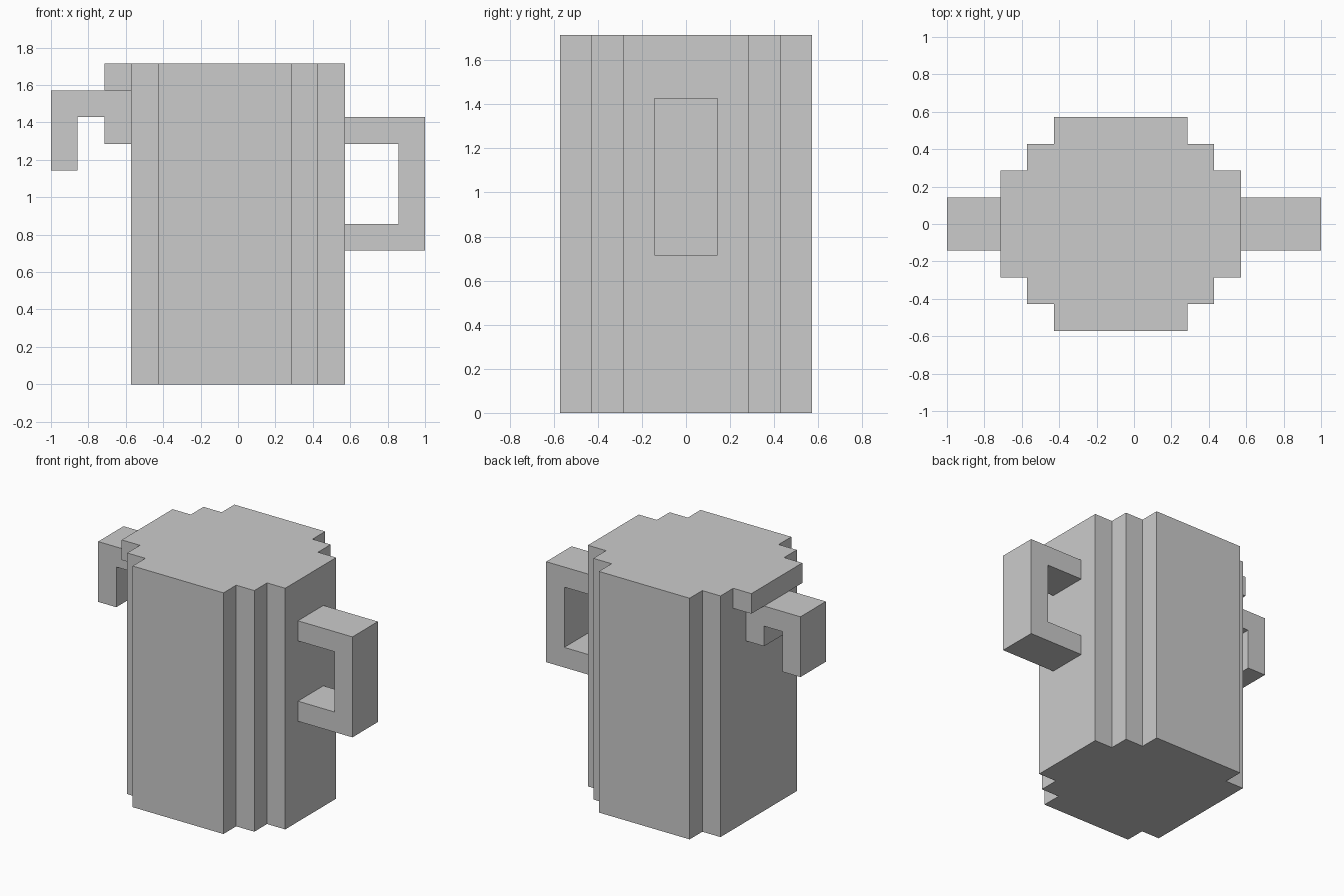
import bpy
import bmesh
from mathutils import Vector

cube = bpy.data.objects.get("Cube")
if cube:
    bpy.data.objects.remove(cube, do_unlink=True)

U = 1 / 7  # one grid step of the blocky design

grey = bpy.data.materials.new("plain_grey")
grey.use_nodes = True
colour = (0.6, 0.6, 0.6, 1)
grey.diffuse_color = colour
grey.node_tree.nodes["Principled BSDF"].inputs["Base Color"].default_value = colour


def prism(name, outline, depth):
    """Extrude a closed outline of grid points along a depth vector."""
    bm = bmesh.new()
    face = bm.faces.new([bm.verts.new(Vector(p) * U) for p in outline])
    side = bmesh.ops.extrude_face_region(bm, geom=[face])["geom"]
    moved = [v for v in side if isinstance(v, bmesh.types.BMVert)]
    bmesh.ops.translate(bm, verts=moved, vec=Vector(depth) * U)
    bmesh.ops.recalc_face_normals(bm, faces=bm.faces)
    mesh = bpy.data.meshes.new(name)
    bm.to_mesh(mesh)
    bm.free()
    mesh.materials.append(grey)
    obj = bpy.data.objects.new(name, mesh)
    bpy.context.collection.objects.link(obj)
    return obj


def upright(name, profile, half_width):
    """Side profile in x and z, given thickness across y."""
    return prism(name, [(x, -half_width, z) for x, z in profile],
                 (0, 2 * half_width, 0))


# Stepped body: front half of the plan, mirrored to the back
half = [(-4, 0), (-4, -3), (-3, -3), (-3, -4), (2, -4),
        (2, -3), (3, -3), (3, -2), (4, -2), (4, 0)]
plan = half + [(x, -y) for x, y in reversed(half) if y]
prism("body", [(x, y, 0) for x, y in plan], (0, 0, 12))

# Lip at the top edge
upright("pouring_lip", [(-5, 11), (-4, 11), (-4, 12), (-5, 12)], 2)

# Hooked spout below the lip
upright("spout", [(-4, 9), (-4, 11), (-7, 11), (-7, 8),
                  (-6, 8), (-6, 10), (-5, 10), (-5, 9)], 1)

# Square handle
upright("handle", [(4, 5), (7, 5), (7, 10), (4, 10),
                   (4, 9), (6, 9), (6, 6), (4, 6)], 1)
